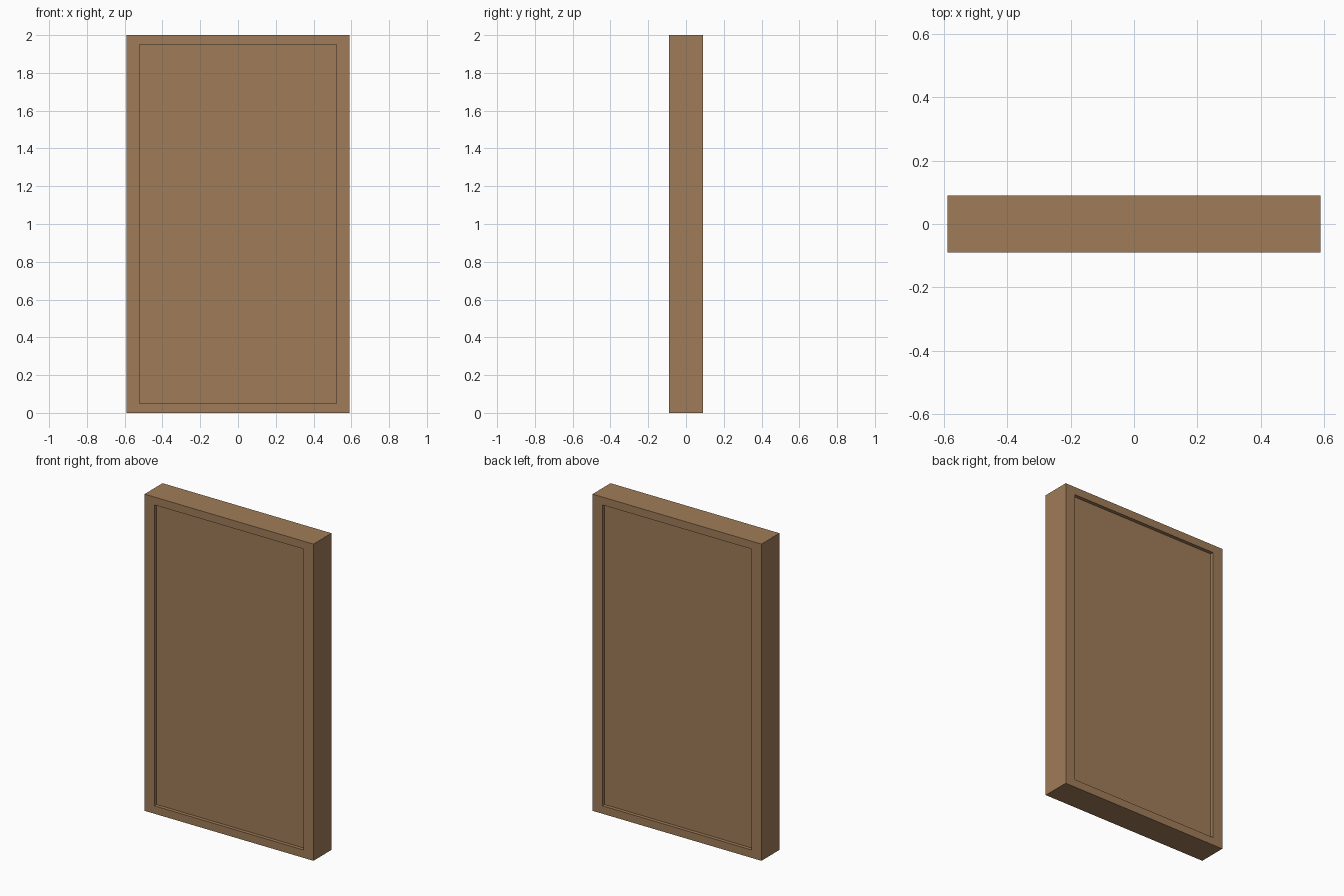
import bpy, bmesh
from mathutils import Vector

if "Cube" in bpy.data.objects:
    bpy.data.objects.remove(bpy.data.objects["Cube"])

W, D, H = 0.59, 0.09, 2.0        # half width, half depth, height
PX, PZ = 0.521, 0.05             # panel half width, rail height
RECESS = 0.022

wood = bpy.data.materials.new("brown wood")
wood.diffuse_color = (0.352, 0.202, 0.098, 1)
wood.use_nodes = True
wood.node_tree.nodes["Principled BSDF"].inputs["Base Color"].default_value = wood.diffuse_color

bm = bmesh.new()
bmesh.ops.create_cube(bm, size=1)
for v in bm.verts:
    v.co = Vector((v.co.x * 2 * W, v.co.y * 2 * D, (v.co.z + 0.5) * H))

# recessed panel on the front and the back
for face in [f for f in bm.faces if abs(f.normal.y) > 0.9]:
    side = 1 if face.normal.y > 0 else -1
    bmesh.ops.inset_individual(bm, faces=[face], thickness=0.05)
    for v in face.verts:
        v.co = Vector((PX if v.co.x > 0 else -PX, side * D,
                       H - PZ if v.co.z > 1 else PZ))
    inner = bmesh.ops.extrude_discrete_faces(bm, faces=[face])["faces"][0]
    for v in inner.verts:
        v.co.y -= side * RECESS

bmesh.ops.recalc_face_normals(bm, faces=bm.faces)
mesh = bpy.data.meshes.new("framed_panel")
bm.to_mesh(mesh)
bm.free()
mesh.materials.append(wood)
obj = bpy.data.objects.new("framed_panel", mesh)
bpy.context.collection.objects.link(obj)
